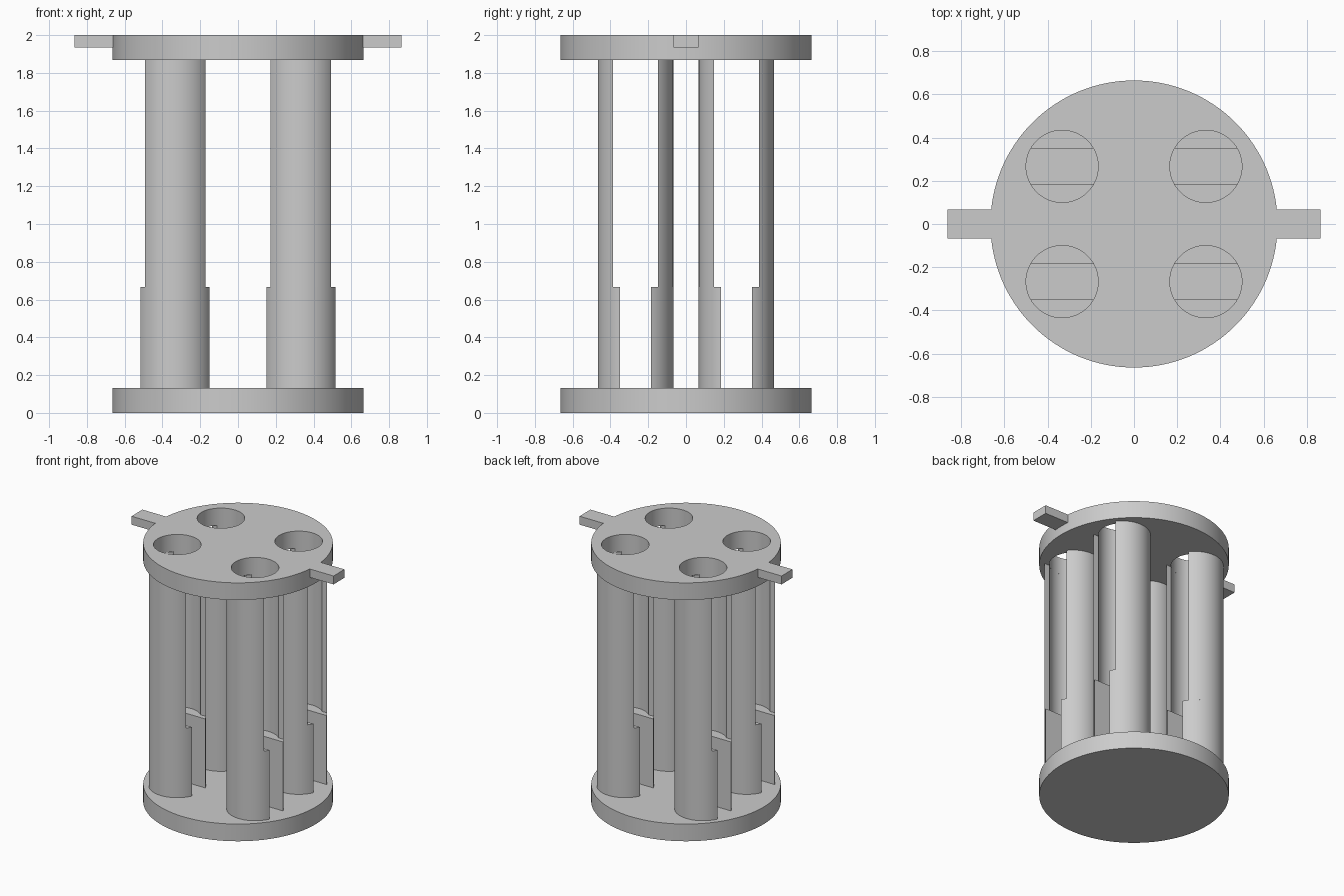
import bpy
import bmesh
from math import asin, pi, sin, cos, radians

cube = bpy.data.objects.get("Cube")
if cube:
    bpy.data.objects.remove(cube, do_unlink=True)

grey = bpy.data.materials.new("plain grey")
grey.use_nodes = True
grey.diffuse_color = (0.6, 0.6, 0.6, 1)
grey.node_tree.nodes["Principled BSDF"].inputs["Base Color"].default_value = (0.6, 0.6, 0.6, 1)

PLATE_R, PLATE_T, HEIGHT = 0.665, 0.133, 2.0
TUBE_R, BORE_R, LEDGE_Z = 0.2, 0.167, 0.667
WIDE_SLOT, NARROW_SLOT = 0.12, 0.082      # half widths
CENTRES = [(x, y) for x in (-0.333, 0.333) for y in (-0.267, 0.267)]


def arc(r, start, end, steps):
    return [(r * cos(start + (end - start) * i / steps),
             r * sin(start + (end - start) * i / steps)) for i in range(steps + 1)]


def circle(r, steps):
    return arc(r, 0, 2 * pi, steps)[:-1]


def prism(name, outlines, z0, z1):
    """Extrude one or more flat outlines between two heights."""
    bm = bmesh.new()
    for outline in outlines:
        face = bm.faces.new([bm.verts.new((x, y, z0)) for x, y in outline])
        ext = bmesh.ops.extrude_face_region(bm, geom=[face], use_keep_orig=True)
        top = [v for v in ext["geom"] if isinstance(v, bmesh.types.BMVert)]
        bmesh.ops.translate(bm, verts=top, vec=(0, 0, z1 - z0))
    bmesh.ops.recalc_face_normals(bm, faces=bm.faces)
    mesh = bpy.data.meshes.new(name)
    bm.to_mesh(mesh)
    bm.free()
    mesh.materials.append(grey)
    obj = bpy.data.objects.new(name, mesh)
    bpy.context.collection.objects.link(obj)
    return obj


def shift(outline, cx, cy, side=1):
    return [(cx + x, cy + side * y) for x, y in outline]


# Round end plates, the upper one drilled through above each tube
parts = [prism("bottom_plate", [circle(PLATE_R, 128)], 0, PLATE_T)]
top_plate = prism("top_plate", [circle(PLATE_R, 128)], HEIGHT - PLATE_T, HEIGHT)
cutter = prism("hole_cutter", [shift(circle(BORE_R, 64), *c) for c in CENTRES],
               HEIGHT - 0.3, HEIGHT + 0.1)
cutter.hide_render = True
mod = top_plate.modifiers.new("holes", "BOOLEAN")
mod.operation, mod.solver, mod.object = "DIFFERENCE", "EXACT", cutter
bpy.context.view_layer.objects.active = top_plate
bpy.ops.object.modifier_apply(modifier=mod.name)
bpy.data.objects.remove(cutter, do_unlink=True)
parts.append(top_plate)

# Side tabs flush with the top
for name, s in (("left_tab", 1), ("right_tab", -1)):
    box = [(s * x, y) for x, y in ((0.66, -0.067), (0.865, -0.067), (0.865, 0.067), (0.66, 0.067))]
    parts.append(prism(name, [box], HEIGHT - 0.065, HEIGHT))

# Slotted tubes: thin curved walls above, solid half-round blocks below
a_out, a_in = asin(WIDE_SLOT / TUBE_R), asin(WIDE_SLOT / BORE_R)
wall = arc(TUBE_R, a_out, pi - a_out, 32) + arc(BORE_R, pi - a_in, a_in, 32)
a_low = asin(NARROW_SLOT / TUBE_R)
block = arc(TUBE_R, a_low, pi - a_low, 32)
for cx, cy in CENTRES:
    place = ("front" if cy < 0 else "back") + ("_left" if cx > 0 else "_right")
    parts.append(prism(place + "_tube_walls", [shift(wall, cx, cy, s) for s in (1, -1)],
                       LEDGE_Z, HEIGHT - PLATE_T))
    parts.append(prism(place + "_tube_base", [shift(block, cx, cy, s) for s in (1, -1)],
                       PLATE_T, LEDGE_Z))

# Smooth curves, crisp edges
bpy.ops.object.select_all(action="DESELECT")
for obj in parts:
    obj.select_set(True)
bpy.context.view_layer.objects.active = parts[0]
bpy.ops.object.shade_smooth_by_angle(angle=radians(30))
